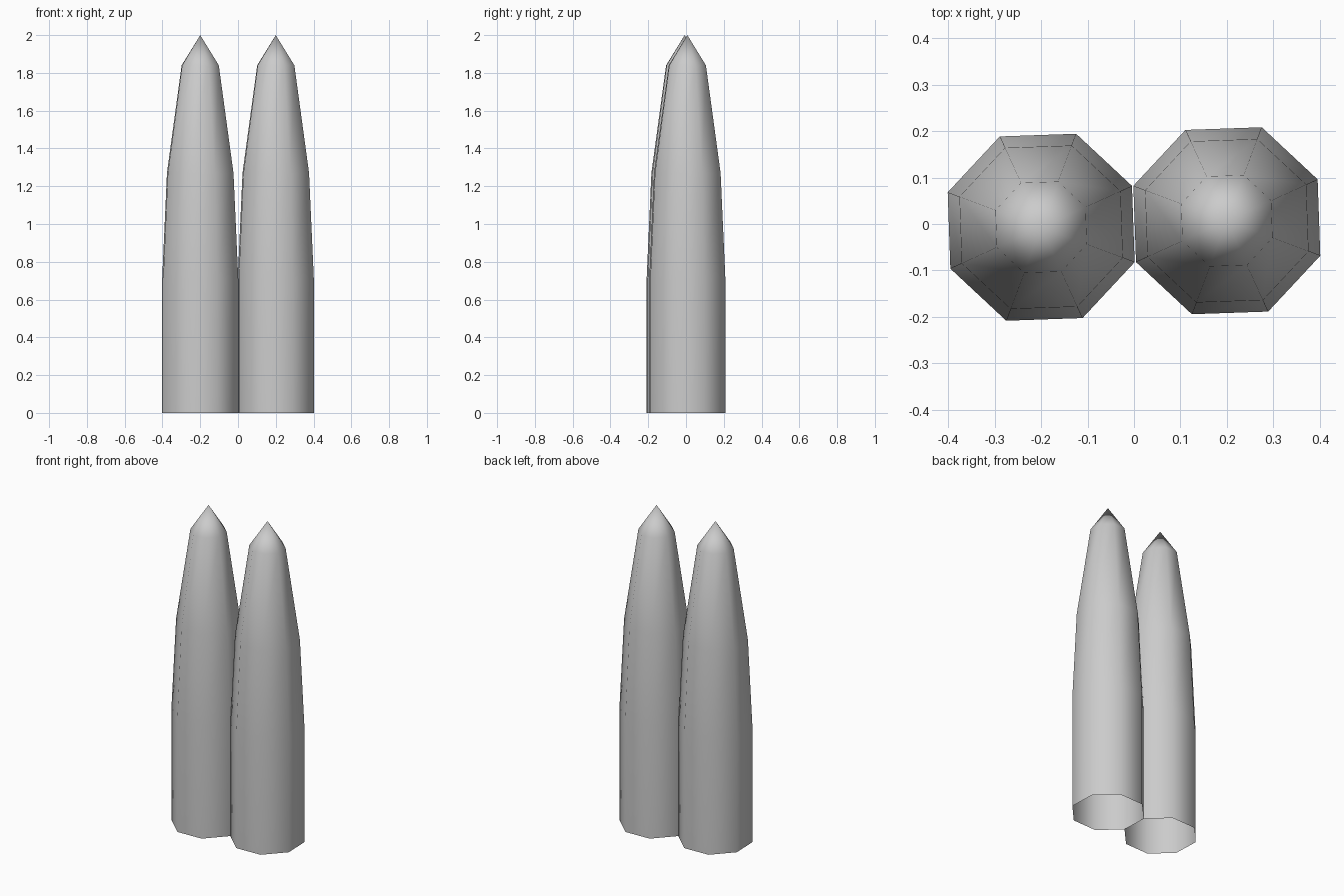
import bpy, bmesh
from math import cos, sin, radians

cube = bpy.data.objects.get("Cube")
if cube:
    bpy.data.objects.remove(cube, do_unlink=True)

grey = bpy.data.materials.new("light_grey")
grey.use_nodes = True
colour = (0.6, 0.6, 0.6, 1)
grey.diffuse_color = colour
grey.node_tree.nodes["Principled BSDF"].inputs["Base Color"].default_value = colour

SIDES = 8
TURN = radians(24.5)
# (radius, height) of each ring from the open base up to the nose
PROFILE = [(0.215, 0), (0.215, 0.71), (0.188, 1.27), (0.105, 1.84)]
TIP_HEIGHT = 2


def pointed_tube(name, x, y):
    """Open-bottomed octagonal tube tapering to a point."""
    bm = bmesh.new()
    rings = []
    for r, z in PROFILE:
        angles = [TURN + radians(360 / SIDES * i) for i in range(SIDES)]
        rings.append([bm.verts.new((r * cos(a), r * sin(a), z)) for a in angles])
    tip = bm.verts.new((0, 0, TIP_HEIGHT))
    for i in range(SIDES):
        j = (i + 1) % SIDES
        for low, high in zip(rings, rings[1:]):
            bm.faces.new((low[i], low[j], high[j], high[i]))
        bm.faces.new((rings[-1][i], rings[-1][j], tip))
    for face in bm.faces:
        face.smooth = True
    mesh = bpy.data.meshes.new(name)
    bm.to_mesh(mesh)
    bm.free()
    mesh.materials.append(grey)
    obj = bpy.data.objects.new(name, mesh)
    obj.location = (x, y, 0)
    bpy.context.collection.objects.link(obj)


# Two tubes side by side, just touching
pointed_tube("right_pointed_tube", -0.2, -0.007)
pointed_tube("left_pointed_tube", 0.2, 0.007)
